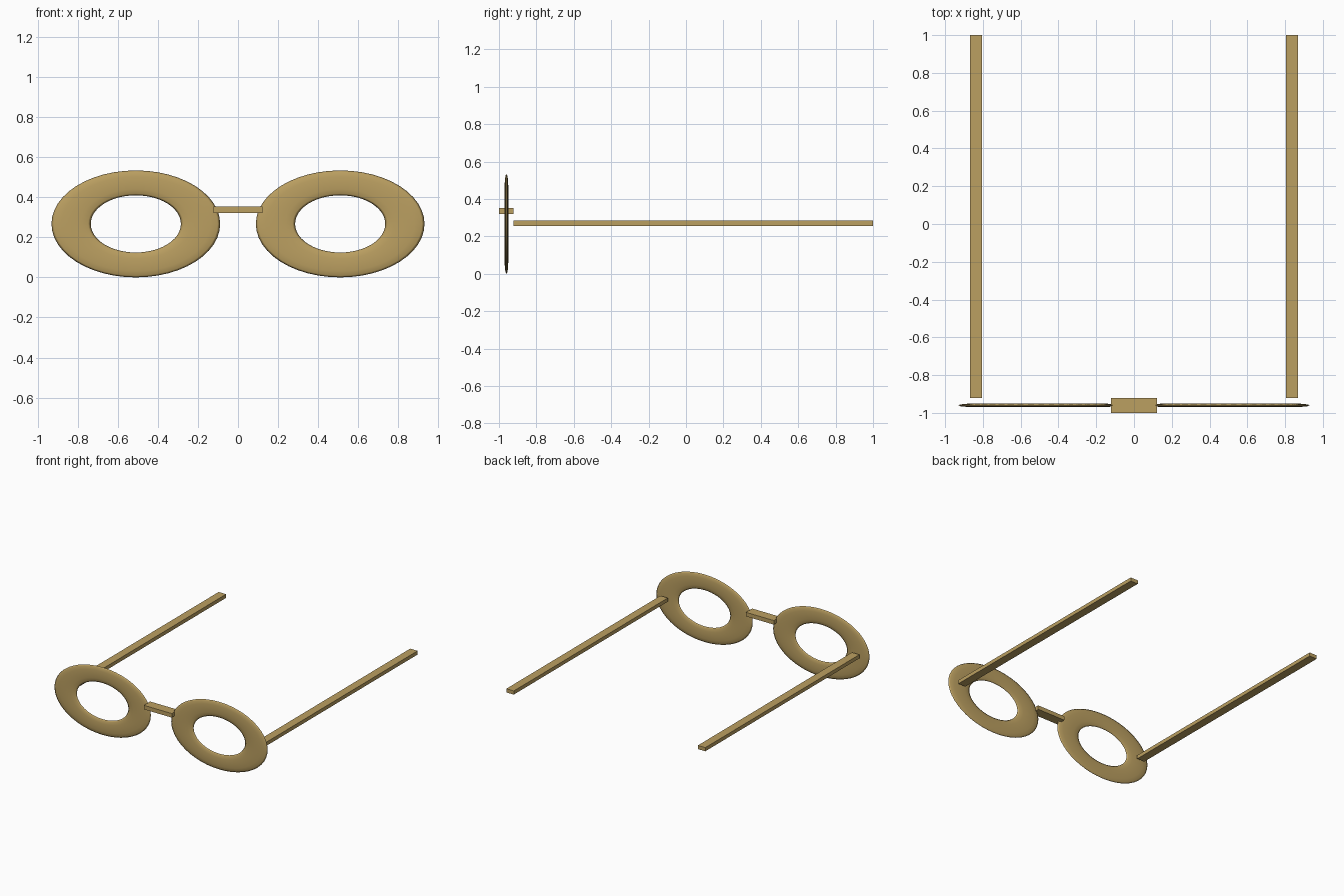
import bpy

if "Cube" in bpy.data.objects:
    bpy.data.objects.remove(bpy.data.objects["Cube"])

gold = bpy.data.materials.new("tan_frame")
gold.diffuse_color = (0.50, 0.35, 0.12, 1)
gold.use_nodes = True
gold.node_tree.nodes["Principled BSDF"].inputs["Base Color"].default_value = gold.diffuse_color


def box(name, lo, hi):
    """Axis-aligned bar between two corners."""
    bpy.ops.mesh.primitive_cube_add(size=1, location=[(a + b) / 2 for a, b in zip(lo, hi)])
    ob = bpy.context.object
    ob.name = name
    ob.scale = [b - a for a, b in zip(lo, hi)]
    bpy.ops.object.transform_apply(location=False, rotation=False, scale=True)
    ob.data.materials.append(gold)
    return ob


def rim(name, x):
    """Flattened oval ring standing upright."""
    bpy.ops.mesh.primitive_torus_add(major_radius=0.323, minor_radius=0.098,
                                     major_segments=48, minor_segments=12)
    ob = bpy.context.object
    ob.name = name
    ob.scale = (1, 0.634, 0.1)
    bpy.ops.object.transform_apply(location=False, rotation=False, scale=True)
    ob.rotation_euler = (1.5707963, 0, 0)
    ob.location = (x, -0.96, 0.267)
    ob.data.materials.append(gold)
    bpy.ops.object.shade_smooth()


# Rims and temple arms on both sides
for side, s in (("left", -1), ("right", 1)):
    rim(side + "_rim", s * 0.51)
    xs = sorted((s * 0.804, s * 0.869))
    box(side + "_temple_arm", (xs[0], -0.922, 0.255), (xs[1], 1.0, 0.284))

# Nose bridge
box("nose_bridge", (-0.122, -1.0, 0.321), (0.122, -0.922, 0.353))
